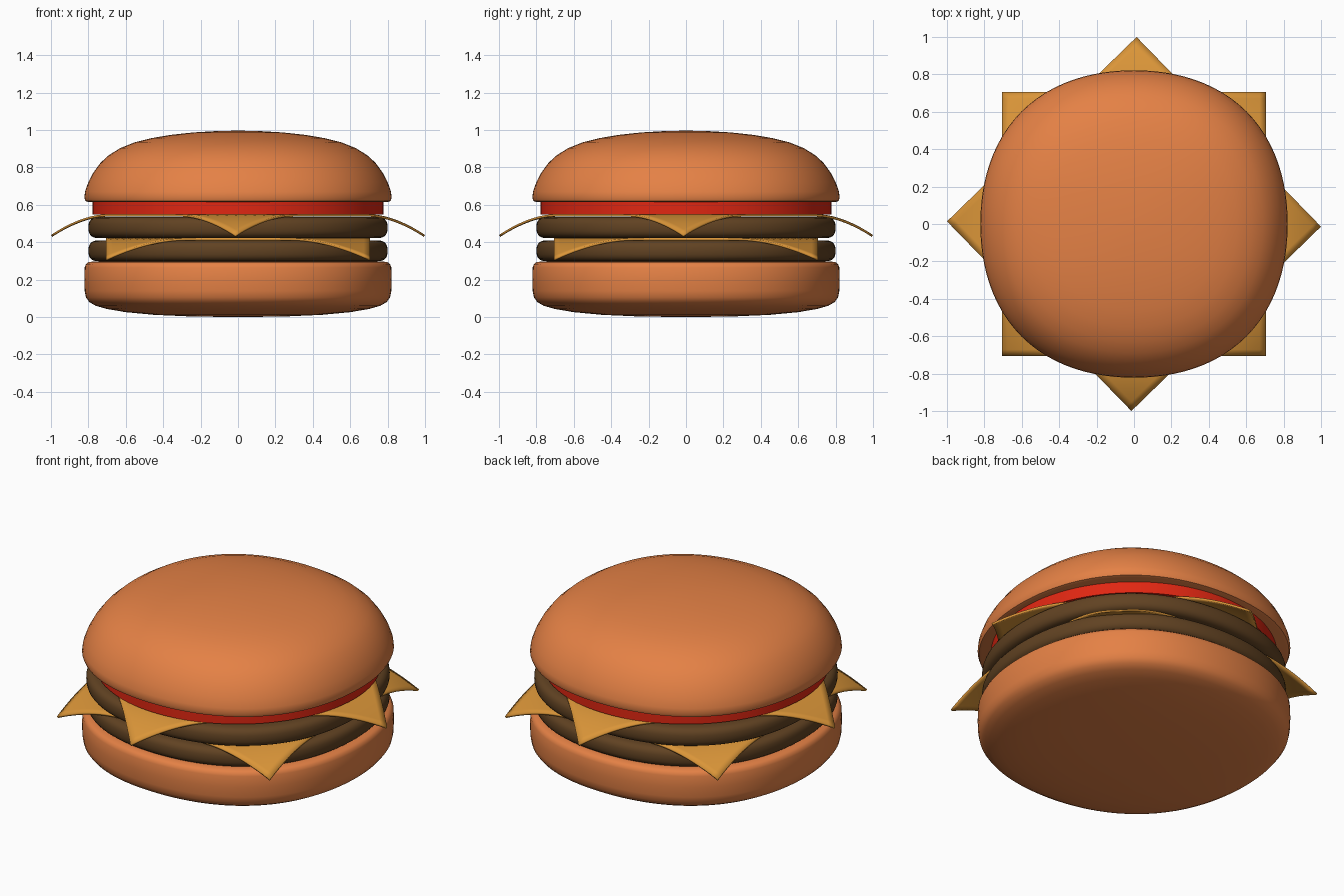
import bpy, bmesh, math

if "Cube" in bpy.data.objects:
    bpy.data.objects.remove(bpy.data.objects["Cube"])

SEGMENTS = 96


def material(name, rgb):
    mat = bpy.data.materials.new(name)
    mat.diffuse_color = (*rgb, 1)
    mat.use_nodes = True
    mat.node_tree.nodes["Principled BSDF"].inputs["Base Color"].default_value = mat.diffuse_color
    return mat


def finish(name, bm, mat, angle=40):
    mesh = bpy.data.meshes.new(name)
    bm.normal_update()
    bm.to_mesh(mesh)
    bm.free()
    obj = bpy.data.objects.new(name, mesh)
    bpy.context.collection.objects.link(obj)
    mesh.materials.append(mat)
    bpy.ops.object.select_all(action='DESELECT')
    bpy.context.view_layer.objects.active = obj
    obj.select_set(True)
    bpy.ops.object.shade_smooth_by_angle(angle=math.radians(angle))
    return obj


def lathe(name, profile, mat, squareness=0.035):
    """Spin an (r, z) profile that starts and ends on the axis, slightly squared in plan."""
    bm = bmesh.new()
    rings = []
    for r, z in profile[1:-1]:
        ring = []
        for i in range(SEGMENTS):
            a = math.tau * i / SEGMENTS
            s = r * (1 + squareness * (1 - math.cos(4 * a)) / 2)
            ring.append(bm.verts.new((s * math.cos(a), s * math.sin(a), z)))
        rings.append(ring)
    bottom = bm.verts.new((0, 0, profile[0][1]))
    top = bm.verts.new((0, 0, profile[-1][1]))
    for i in range(SEGMENTS):
        j = (i + 1) % SEGMENTS
        bm.faces.new((bottom, rings[0][j], rings[0][i]))
        bm.faces.new((top, rings[-1][i], rings[-1][j]))
        for lo, hi in zip(rings, rings[1:]):
            bm.faces.new((lo[i], lo[j], hi[j], hi[i]))
    return finish(name, bm, mat)


def patty(name, z0, z1, mat, radius=0.80):
    h = (z1 - z0) / 2
    edge = []
    for i in range(13):
        a = math.pi * (i / 12 - 0.5)
        c, s = math.cos(a), math.sin(a)
        edge.append((radius - 0.06 + 0.06 * c ** 0.7 if c > 1e-6 else radius - 0.06,
                     z0 + h + h * math.copysign(abs(s) ** 0.8, s)))
    return lathe(name, [(0, z0)] + edge + [(0, z1)], mat)


def cheese_slice(name, z, turn, mat):
    """Square sheet whose four corners droop over the patty."""
    bm = bmesh.new()
    bmesh.ops.create_grid(bm, x_segments=40, y_segments=40, size=0.707)
    c, s = math.cos(turn), math.sin(turn)
    for v in bm.verts:
        x, y = v.co.x, v.co.y
        d = (abs(x) + abs(y)) / math.sqrt(2)
        drop = 0.11 * (max(0, d - 0.70) / 0.30) ** 1.8
        v.co = (c * x - s * y, s * x + c * y, z - drop)
    obj = finish(name, bm, mat)
    solid = obj.modifiers.new("thickness", 'SOLIDIFY')
    solid.thickness = 0.012
    solid.offset = -1
    return obj


bun = material("bun", (0.78, 0.22, 0.06))
meat = material("meat", (0.12, 0.055, 0.016))
cheese = material("cheese", (0.70, 0.30, 0.04))
tomato = material("tomato", (0.75, 0.02, 0.006))

# Buns
lathe("bottom_bun", [(0, 0), (0.25, 0.003), (0.45, 0.012), (0.60, 0.026), (0.70, 0.043),
                     (0.76, 0.06), (0.795, 0.08), (0.813, 0.105), (0.82, 0.14), (0.822, 0.20),
                     (0.82, 0.265), (0.813, 0.283), (0.80, 0.293), (0.77, 0.298), (0, 0.298)], bun)
lathe("top_bun", [(0, 0.615), (0.80, 0.615), (0.815, 0.62), (0.822, 0.638), (0.818, 0.67),
                  (0.80, 0.722), (0.773, 0.773), (0.735, 0.825), (0.69, 0.866), (0.63, 0.903),
                  (0.55, 0.935), (0.46, 0.957), (0.36, 0.974), (0.24, 0.987), (0.12, 0.994),
                  (0, 0.997)], bun)

# Patties
patty("lower_patty", 0.298, 0.41, meat)
patty("upper_patty", 0.422, 0.535, meat)

# Cheese slices
cheese_slice("lower_cheese", 0.422, 0, cheese)
cheese_slice("upper_cheese", 0.549, math.radians(44.2), cheese)

# Tomato slice
lathe("tomato_slice", [(0, 0.547), (0.778, 0.547), (0.778, 0.615), (0, 0.615)], tomato, 0)
